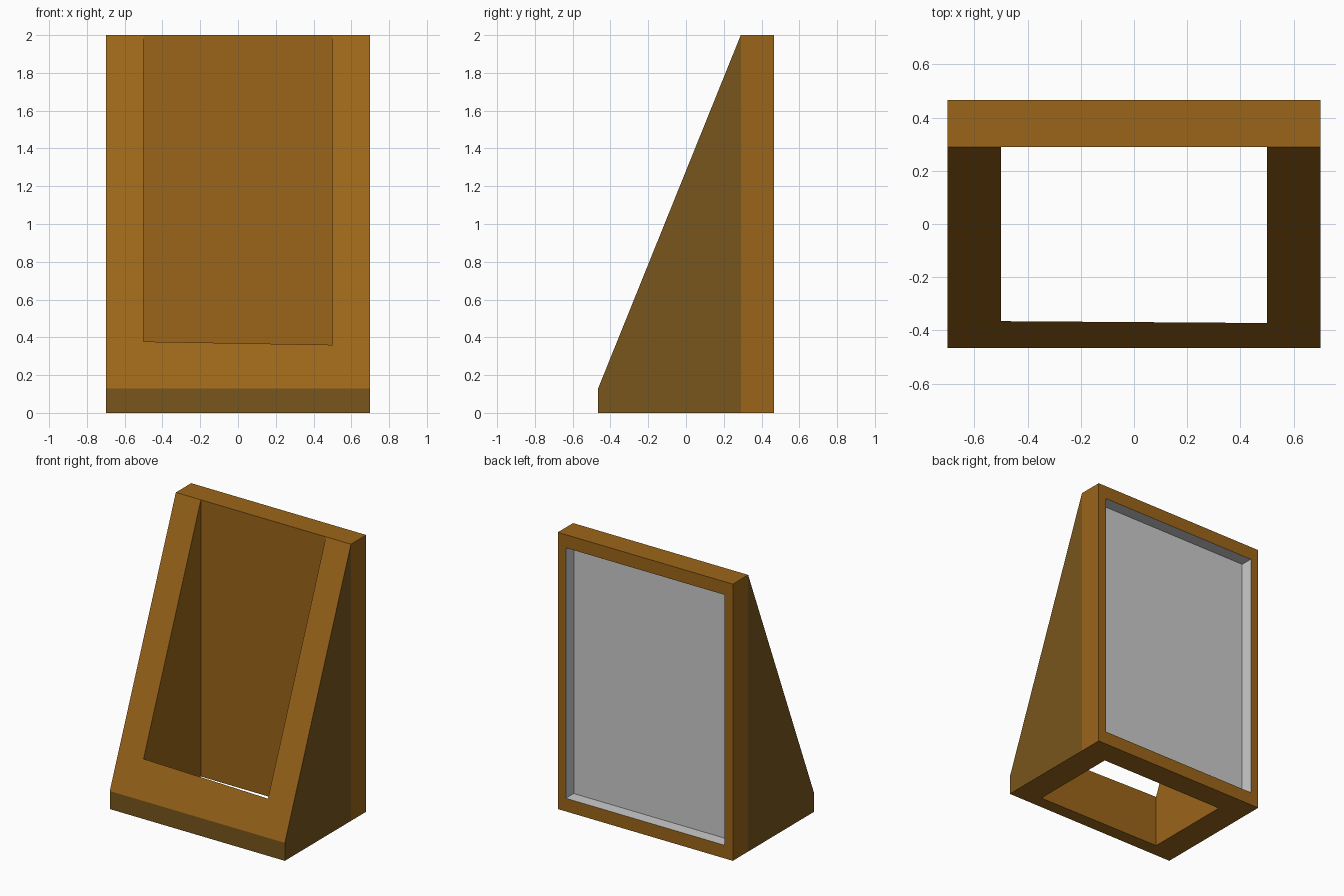
import bpy, bmesh

if "Cube" in bpy.data.objects:
    bpy.data.objects.remove(bpy.data.objects["Cube"])


def material(name, rgb):
    m = bpy.data.materials.new(name)
    m.diffuse_color = (*rgb, 1)
    m.use_nodes = True
    m.node_tree.nodes["Principled BSDF"].inputs["Base Color"].default_value = m.diffuse_color
    return m


GREY, BROWN, DARK = 0, 1, 2
FRONT, SEAM, BACK = -0.465, 0.29, 0.465


def top_z(y):
    # Sloped front, level top over the back board
    return min(2.0, 0.13 + 1.87 * (y - FRONT) / (SEAM - FRONT))


# Plan: outer outline (0-5) and the through hole (6-9)
plan = [(-0.7, FRONT), (0.7, FRONT), (0.7, SEAM), (0.7, BACK), (-0.7, BACK), (-0.7, SEAM),
        (-0.5, SEAM), (-0.5, -0.365), (0.5, -0.372), (0.5, SEAM)]
bm = bmesh.new()
low = [bm.verts.new((x, y, 0)) for x, y in plan]
high = [bm.verts.new((x, y, top_z(y))) for x, y in plan]


def add_face(verts, mat):
    f = bm.faces.new(verts)
    f.material_index = mat
    return f


# Top and underside: U-shaped wedge plus back board
for region in ([0, 1, 2, 9, 8, 7, 6, 5], [5, 6, 9, 2, 3, 4]):
    add_face([high[i] for i in region], BROWN)
    add_face([low[i] for i in reversed(region)], BROWN)


def wall(i, j, mat):
    return add_face([low[i], low[j], high[j], high[i]], mat)


# Outer walls: darker around the wedge
for i, j in ((0, 1), (1, 2), (5, 0)):
    wall(i, j, DARK)
for i, j in ((2, 3), (4, 5)):
    wall(i, j, BROWN)
back = wall(3, 4, BROWN)

# Inner walls of the hole
for i, j in ((9, 8), (8, 7), (7, 6), (6, 9)):
    wall(i, j, BROWN)

# Grey recessed panel in the back
bmesh.ops.inset_region(bm, faces=[back], thickness=0.05)
for v in back.verts:
    v.co.x = 0.635 if v.co.x > 0 else -0.635
    v.co.z = 1.905 if v.co.z > 1 else 0.095
rim = bmesh.ops.inset_region(bm, faces=[back], thickness=0, depth=0)
for v in back.verts:
    v.co.y = BACK - 0.09
for f in [back] + rim["faces"]:
    f.material_index = GREY

mesh = bpy.data.meshes.new("framed_stand")
bm.normal_update()
bm.to_mesh(mesh)
bm.free()
for name, rgb in (("panel_grey", (0.8, 0.8, 0.8)), ("wood", (0.33, 0.13, 0.01)),
                  ("dark_wood", (0.19, 0.093, 0.012))):
    mesh.materials.append(material(name, rgb))
stand = bpy.data.objects.new("framed_stand", mesh)
bpy.context.collection.objects.link(stand)
